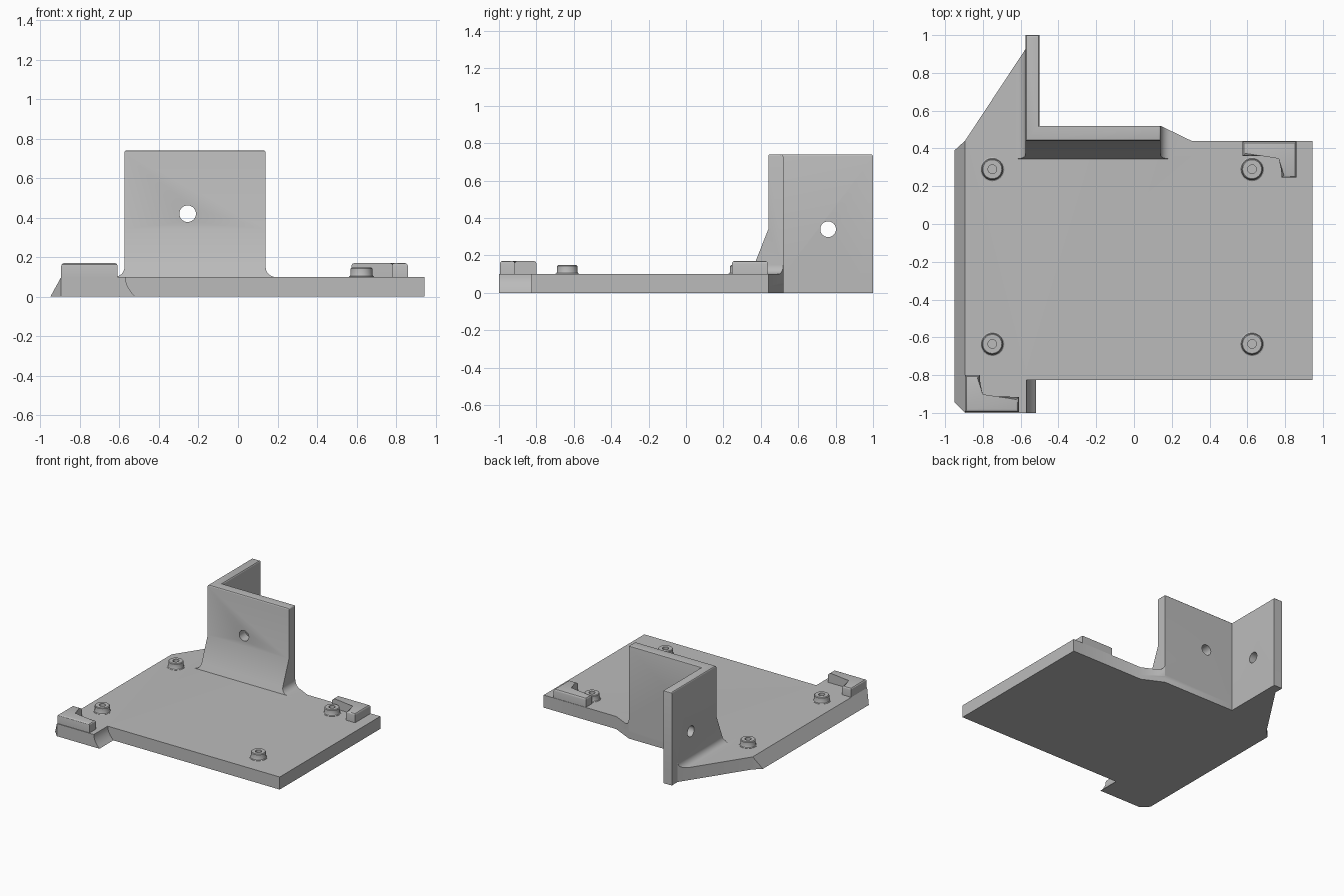
import bpy, bmesh, math
from mathutils import Vector

if "Cube" in bpy.data.objects:
    bpy.data.objects.remove(bpy.data.objects["Cube"])

grey = bpy.data.materials.new("light grey")
grey.diffuse_color = (0.5, 0.5, 0.5, 1)
grey.use_nodes = True
grey.node_tree.nodes["Principled BSDF"].inputs["Base Color"].default_value = grey.diffuse_color


def finish(name, bm):
    bmesh.ops.remove_doubles(bm, verts=bm.verts, dist=1e-5)
    bmesh.ops.recalc_face_normals(bm, faces=bm.faces)
    me = bpy.data.meshes.new(name)
    bm.to_mesh(me)
    bm.free()
    ob = bpy.data.objects.new(name, me)
    bpy.context.collection.objects.link(ob)
    me.materials.append(grey)
    return ob


def loft(rings):
    """Skin a list of closed rings and cap both ends."""
    bm = bmesh.new()
    rows = [[bm.verts.new(p) for p in r] for r in rings]
    n = len(rows[0])
    for a, b in zip(rows, rows[1:]):
        for i in range(n):
            j = (i + 1) % n
            bm.faces.new((a[i], a[j], b[j], b[i]))
    bm.faces.new(rows[0][::-1])
    bm.faces.new(rows[-1])
    return bm


def prism(pts, axis, lo, hi):
    put = {'x': lambda p, d: (d, p[0], p[1]),
           'y': lambda p, d: (p[0], d, p[1]),
           'z': lambda p, d: (p[0], p[1], d)}[axis]
    return loft([[put(p, d) for p in pts] for d in (lo, hi)])


def rect(x0, x1, y0, y1):
    return [(x0, y0), (x1, y0), (x1, y1), (x0, y1)]


def circle(cx, cy, r, n=32):
    return [(cx + r * math.cos(2 * math.pi * i / n),
             cy + r * math.sin(2 * math.pi * i / n)) for i in range(n)]


def trim(bm, point, normal):
    """Remove everything beyond a plane and close the cut."""
    res = bmesh.ops.bisect_plane(bm, geom=bm.verts[:] + bm.edges[:] + bm.faces[:],
                                 plane_co=point, plane_no=normal, clear_outer=True)
    edges = [e for e in res['geom_cut'] if isinstance(e, bmesh.types.BMEdge)]
    bmesh.ops.contextual_create(bm, geom=edges)


def round_top(bm, z, size):
    edges = [e for e in bm.edges if all(abs(v.co.z - z) < 1e-4 for v in e.verts)]
    bmesh.ops.bevel(bm, geom=edges, offset=size, segments=3, profile=0.5,
                    affect='EDGES')


def combine(target, other, op):
    mod = target.modifiers.new(op.lower(), 'BOOLEAN')
    mod.operation, mod.solver, mod.object = op, 'EXACT', other
    bpy.context.view_layer.objects.active = target
    bpy.ops.object.modifier_apply(modifier=mod.name)
    bpy.data.objects.remove(other)


def smooth(ob):
    bpy.ops.object.select_all(action='DESELECT')
    ob.select_set(True)
    bpy.context.view_layer.objects.active = ob
    bpy.ops.object.shade_smooth_by_angle(angle=math.radians(30))


T = 0.10    # plate thickness
H = 0.74    # wall height
R = 0.05    # fillet radius beside the walls


# Base plate: chamfered left edge, hollow curve on the front tab
def plate_ring(z):
    k = 1 - z / T
    tab = -0.57 + 0.05 * k * k
    cx = -0.895 - 0.055 * k
    pts = [(-0.895, -1), (tab, -1), (tab, -0.825), (0.945, -0.825), (0.945, 0.44),
           (0.305, 0.44), (0.14, 0.52), (-0.5, 0.52), (-0.5, 1), (-0.575, 1),
           (-0.575, 0.925), (-0.895, 0.44),
           (cx, 0.44 - 0.05 * k), (cx, -1 + 0.057 * k)]
    return [(x, y, z) for x, y in pts]


body = finish("base_plate_with_bracket", loft([plate_ring(T * i / 6) for i in range(7)]))


def flare(x, side):
    """Fillet points from the wall down to the plate."""
    return [(x + side * R * (1 - math.cos(a)), T + R * (1 - math.sin(a)))
            for a in (math.pi / 2 * i / 8 for i in range(9))]


# Front wall with flared feet and a sloping gusset
profile = [(-0.575, H)] + flare(-0.575, -1) + [(-0.625, 0.05), (0.19, 0.05)]
profile += flare(0.14, 1)[::-1] + [(0.14, H)]
bm = prism(profile, 'y', 0.345, 0.52)
trim(bm, (0.14, 0.52, 0), Vector((0.08, 0.165, 0)).normalized())
wall = finish("front_wall", bm)
cutter = finish("gusset_cutter", prism(
    [(0.2, T), (0.345, T), (0.44, 0.34), (0.44, 0.9), (0.2, 0.9)], 'x', -0.8, 0.4))
combine(wall, cutter, 'DIFFERENCE')

# Side wall and its long fillet
side_wall = finish("side_wall", prism(rect(-0.575, -0.5, 0.46, 1), 'z', 0, H))
bm = prism(flare(-0.575, -1) + [(-0.625, 0.05), (-0.54, 0.05), (-0.54, T + R)],
           'y', 0.5, 0.95)
trim(bm, (-0.575, 0.925, 0), Vector((-0.485, 0.32, 0)).normalized())
fillet = finish("side_fillet", bm)

# Join the walls, soften their top rim, then join to the plate
combine(wall, side_wall, 'UNION')
bm = bmesh.new()
bm.from_mesh(wall.data)
bmesh.ops.remove_doubles(bm, verts=bm.verts, dist=1e-4)
bmesh.ops.dissolve_limit(bm, angle_limit=0.01, verts=bm.verts, edges=bm.edges)
round_top(bm, H, 0.01)
bm.to_mesh(wall.data)
bm.free()
combine(wall, fillet, 'UNION')
combine(body, wall, 'UNION')

# Screw holes through both walls
combine(body, finish("hole", prism(circle(-0.255, 0.42, 0.042), 'y', 0.3, 0.6)),
        'DIFFERENCE')
combine(body, finish("hole", prism(circle(0.76, 0.34, 0.042), 'x', -0.7, -0.4)),
        'DIFFERENCE')
smooth(body)

# Corner clips
clips = {
    "front_clip": [(-0.895, -0.995), (-0.61, -0.995), (-0.61, -0.915),
                   (-0.815, -0.915), (-0.815, -0.8), (-0.895, -0.8)],
    "back_clip": [(0.575, 0.36), (0.78, 0.36), (0.78, 0.245),
                  (0.86, 0.245), (0.86, 0.437), (0.575, 0.437)],
}
for name, pts in clips.items():
    bm = prism(pts, 'z', T - 0.005, 0.17)
    round_top(bm, 0.17, 0.014)
    smooth(finish(name, bm))

# Standoffs with a flared foot and a blind screw hole
section = [(0.064, T - 0.002), (0.064, T + 0.002), (0.058, T + 0.005), (0.055, T + 0.012),
           (0.055, 0.143), (0.05, 0.148), (0.023, 0.148), (0.023, T + 0.002)]
for i, (x, y) in enumerate([(-0.75, 0.29), (0.625, 0.29), (-0.75, -0.635), (0.625, -0.635)]):
    rings = [[(px, py, z) for px, py in circle(x, y, r)] for r, z in section]
    smooth(finish(f"standoff_{i + 1}", loft(rings)))
